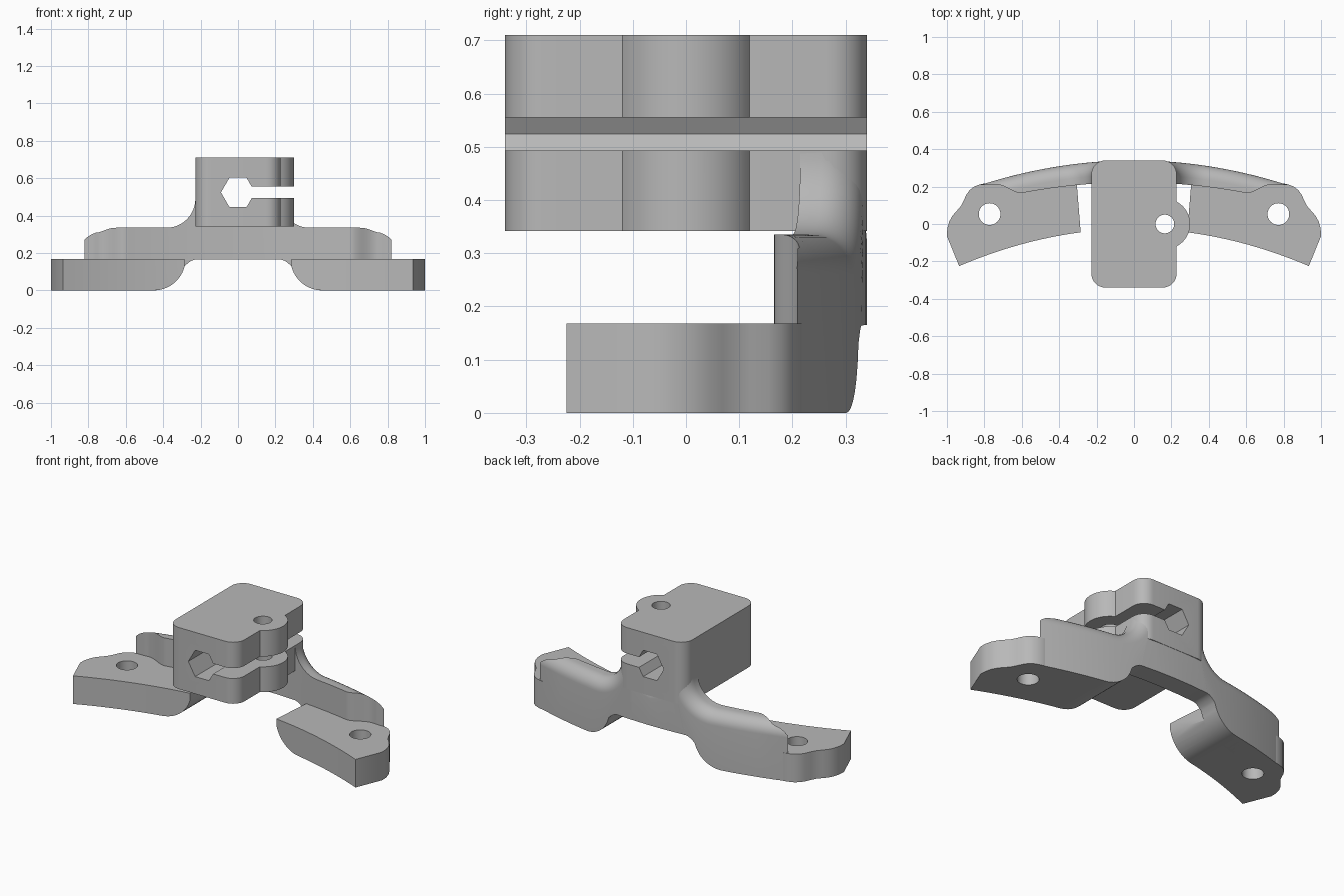
import bpy, bmesh
from math import sin, cos, pi, sqrt, acos, radians

cube = bpy.data.objects.get("Cube")
if cube:
    bpy.data.objects.remove(cube, do_unlink=True)

grey = bpy.data.materials.new("plain grey")
grey.use_nodes = True
colour = (0.48, 0.48, 0.48, 1)
grey.diffuse_color = colour
grey.node_tree.nodes["Principled BSDF"].inputs["Base Color"].default_value = colour

PAD_TOP, ARM_TOP, BLOCK_BOTTOM, BLOCK_TOP = 0.168, 0.335, 0.342, 0.71
HALF_W, HALF_D, ROUND = 0.228, 0.34, 0.075


def finish(name, bm):
    bmesh.ops.recalc_face_normals(bm, faces=bm.faces)
    mesh = bpy.data.meshes.new(name)
    bm.to_mesh(mesh)
    bm.free()
    mesh.materials.append(grey)
    obj = bpy.data.objects.new(name, mesh)
    bpy.context.collection.objects.link(obj)
    return obj


def prism(name, outline, low, high, axis="z"):
    """Extrude a closed outline along z, or an x-z outline along y."""
    bm = bmesh.new()
    place = (lambda a, b, h: (a, b, h)) if axis == "z" else (lambda a, b, h: (a, h, b))
    rings = [[bm.verts.new(place(a, b, h)) for a, b in outline] for h in (low, high)]
    for ring in rings:
        bm.faces.new(ring)
    n = len(outline)
    for i in range(n):
        j = (i + 1) % n
        bm.faces.new((rings[0][i], rings[0][j], rings[1][j], rings[1][i]))
    return finish(name, bm)


def arc(cx, cy, r, start, end, steps):
    angles = [radians(start + (end - start) * i / steps) for i in range(steps + 1)]
    return [(cx + r * cos(a), cy + r * sin(a)) for a in angles]


def boolean(obj, tool, operation="DIFFERENCE"):
    mod = obj.modifiers.new("cut", "BOOLEAN")
    mod.operation, mod.solver, mod.object = operation, "EXACT", tool
    bpy.context.view_layer.objects.active = obj
    bpy.ops.object.modifier_apply(modifier=mod.name)
    bpy.data.objects.remove(tool, do_unlink=True)


def smooth(obj):
    bpy.ops.object.select_all(action="DESELECT")
    obj.select_set(True)
    bpy.context.view_layer.objects.active = obj
    bpy.ops.object.shade_smooth_by_angle(angle=radians(30))


def back_y(x):
    return HALF_D - 0.195 * x * x


def inner_y(x):
    # Front face of the arm, sweeping back to meet the rear arc at the tip
    if x < 0.6:
        return 0.223 - 0.16 * x * x
    t = min(1, (x - 0.6) / 0.16)
    start = 0.223 - 0.16 * x * x + 0.1 * (x - 0.6)
    blend = t * t * (3 - 2 * t)
    gap = 0.018 * max(0, (0.82 - x) / 0.06) if x > 0.76 else 0.018
    return start + (back_y(x) - gap - start) * blend


def bottom_z(x):
    # Flat arch in the middle, rounding down to the pads
    if x <= 0.22:
        return 0.165
    if x < 0.285:
        return 0.165 - 0.036 * ((x - 0.22) / 0.065) ** 2
    if x < 0.45:
        return 0.17 - sqrt(0.17 ** 2 - (0.45 - x) ** 2)
    return 0.0


# Clamp block with side lobe, bolt hole, hex bore and slot
cx, cy = HALF_W - ROUND, HALF_D - ROUND
outline = arc(cx, -cy, ROUND, -90, 0, 8) + arc(0.165, 0, 0.135, -62, 62, 20)
outline += arc(cx, cy, ROUND, 0, 90, 8) + arc(-cx, cy, ROUND, 90, 180, 8)
outline += arc(-cx, -cy, ROUND, 180, 270, 8)
block = prism("clamp_block", outline, BLOCK_BOTTOM, BLOCK_TOP)
boolean(block, prism("bolt_cutter", arc(0.165, 0, 0.05, 0, 352.5, 47), 0.2, 0.9))
zc, half_slot, hex_r = 0.524, 0.031, 0.091
slot_x = hex_r - half_slot / sqrt(3)
bore = [(0.5, zc + half_slot), (slot_x, zc + half_slot)]
bore += arc(0, zc, hex_r, 60, 300, 4)
bore += [(slot_x, zc - half_slot), (0.5, zc - half_slot)]
boolean(block, prism("bore_cutter", bore, -0.5, 0.5, "y"))
smooth(block)

# Curved rear arm: path of (x, z, normal x, normal z) along its top edge
path = [(0, 0.40, 0, 1), (0.12, 0.43, 0, 1)]
sweep = 0.155
for i in range(17):
    a = pi + pi / 2 * i / 16
    path.append((HALF_W + sweep + sweep * cos(a), ARM_TOP + sweep + sweep * sin(a),
                 -cos(a), -sin(a)))
path += [(HALF_W + sweep + 0.437 * i / 30, ARM_TOP, 0, 1) for i in range(1, 31)]


def section(station, side):
    x, z, nx, nz = station
    thick = max(0.001, back_y(x) - inner_y(x))
    limit = acos(1 - min(1, thick / ROUND))
    points = [(x, inner_y(x), bottom_z(x)), (x, back_y(x), bottom_z(x))]
    for i in range(9):
        a = limit * i / 8
        drop = ROUND * (1 - sin(a))
        px = x - nx * drop
        points.append((px, back_y(px) - ROUND * (1 - cos(a)), z - nz * drop))
    points.append((x, inner_y(x), z - nz * ROUND * (1 - sin(limit))))
    return [(side * px, py, pz) for px, py, pz in points]


bm = bmesh.new()
sections = [section(s, -1) for s in reversed(path[1:])] + [section(s, 1) for s in path]
rings = [[bm.verts.new(p) for p in sec] for sec in sections]
for a, b in zip(rings, rings[1:]):
    for i in range(len(a)):
        j = (i + 1) % len(a)
        bm.faces.new((a[i], a[j], b[j], b[i]))
bm.faces.new(rings[0])
bm.faces.new(rings[-1])
smooth(finish("rear_arm", bm))

# Mounting pads with rounded inner ends and screw holes
xs = [0.285 + 0.65 * i / 16 for i in range(17)]
pad = [(x, -0.026 - 0.2276 * x * x) for x in xs]
pad += [(1.0, -0.065), (0.998, -0.025), (0.988, 0.012), (0.972, 0.042), (0.95, 0.068),
        (0.928, 0.092), (0.912, 0.122), (0.897, 0.155), (0.88, 0.18), (0.855, 0.2),
        (0.82, 0.213), (0.797, 0.217)]
pad += [(0.76, back_y(0.76) - 0.01)]
pad += [(x, back_y(x) - 0.03) for x in (0.68, 0.6, 0.5, 0.4, 0.312)]
ends = [HALF_W + sweep + sweep * cos(pi + pi / 2 * i / 16) for i in range(7, 17)]
ends = [x for x in ends if x > 0.285] + [0.4, 0.42, 0.45]
profile = [(0.27, 0.14), (0.285, bottom_z(0.285))] + [(x, bottom_z(x)) for x in ends]
profile += [(1.1, 0), (1.1, PAD_TOP), (0.27, PAD_TOP)]
for side, label in ((1, "left"), (-1, "right")):
    obj = prism(label + "_pad", [(side * x, y) for x, y in pad], -0.1, 0.3)
    boolean(obj, prism("end_shape", [(side * x, z) for x, z in profile], -0.5, 0.5, "y"),
            "INTERSECT")
    boolean(obj, prism("hole_cutter", arc(side * 0.772, 0.053, 0.058, 0, 352.5, 47), -0.2, 0.4))
    smooth(obj)
